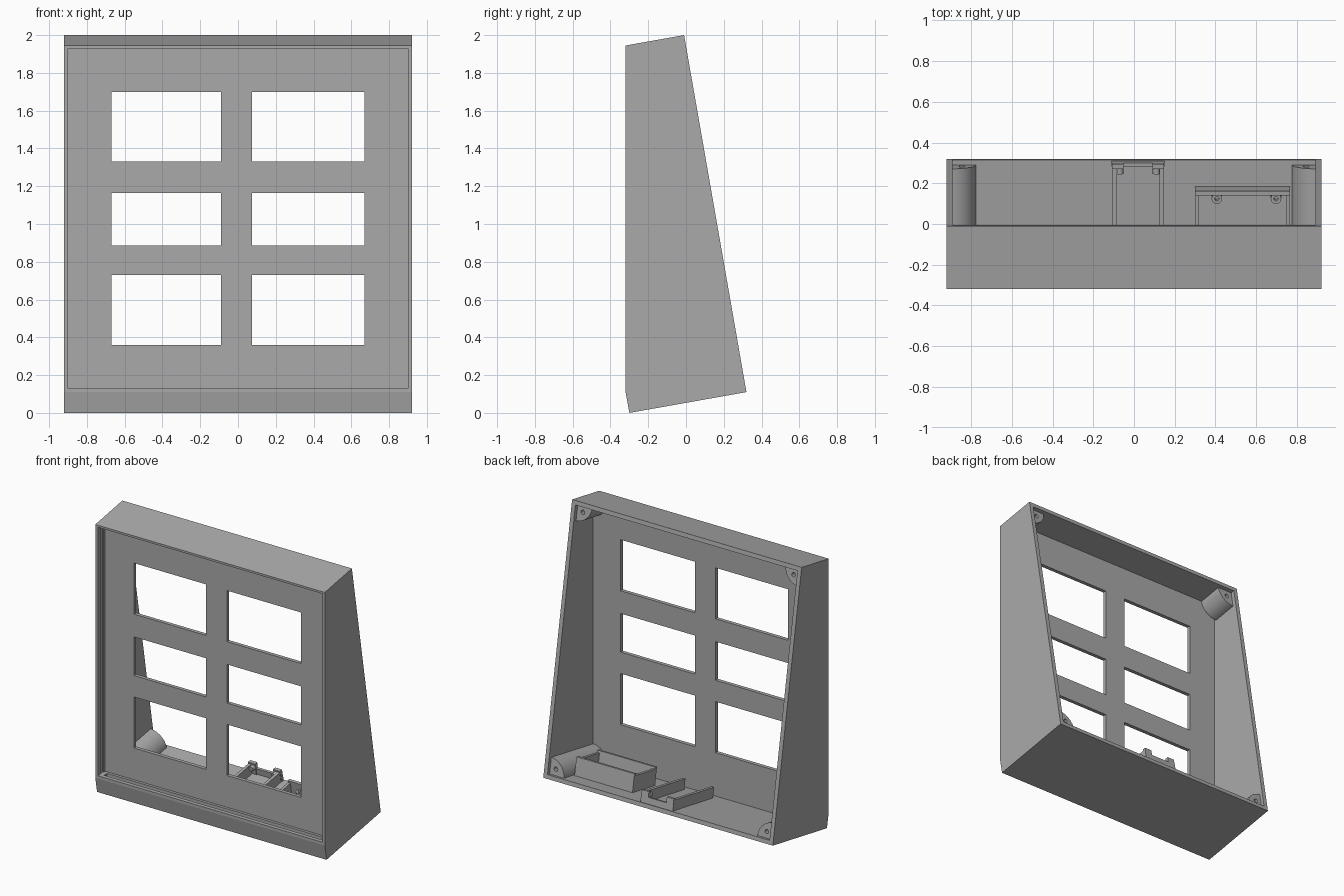
import bpy, bmesh, math
from mathutils import Matrix, Vector

if "Cube" in bpy.data.objects:
    bpy.data.objects.remove(bpy.data.objects["Cube"])

GREY = (0.40, 0.40, 0.40, 1)
mat = bpy.data.materials.new("plain grey")
mat.use_nodes = True
mat.diffuse_color = GREY
mat.node_tree.nodes["Principled BSDF"].inputs["Base Color"].default_value = GREY

TILT = math.radians(10)
# Floor frame: x across, y towards the back along the floor, z square to the floor
FLOOR = Matrix.Translation((0, 0, 0.083)) @ Matrix.Rotation(TILT, 4, "X")
WORLD = Matrix.Identity(4)


def prism(name, profile, start, end, axis="x", frame=WORLD):
    """Extrude a profile along x (profile in y, z) or y (profile in x, z)."""
    bm = bmesh.new()
    place = (lambda p, d: (d, p[0], p[1])) if axis == "x" else (lambda p, d: (p[0], d, p[1]))
    rings = [[bm.verts.new(frame @ Vector(place(p, d))) for p in profile] for d in (start, end)]
    n = len(profile)
    for ring in rings:
        bm.faces.new(ring)
    for i in range(n):
        j = (i + 1) % n
        bm.faces.new((rings[0][i], rings[0][j], rings[1][j], rings[1][i]))
    bmesh.ops.recalc_face_normals(bm, faces=bm.faces)
    mesh = bpy.data.meshes.new(name)
    bm.to_mesh(mesh)
    bm.free()
    mesh.materials.append(mat)
    ob = bpy.data.objects.new(name, mesh)
    bpy.context.collection.objects.link(ob)
    return ob


def box(name, x0, x1, y0, y1, z0, z1, frame=WORLD):
    return prism(name, [(y0, z0), (y1, z0), (y1, z1), (y0, z1)], x0, x1, "x", frame)


def arc(cx, cz, r, a0, a1, n):
    return [(cx + r * math.cos(a0 + (a1 - a0) * i / n), cz + r * math.sin(a0 + (a1 - a0) * i / n))
            for i in range(n + 1)]


def disc(cx, cz, r, n=24):
    return arc(cx, cz, r, 0, math.tau, n)[:-1]


def cut(ob, cutter):
    cutter.hide_render = True
    mod = ob.modifiers.new("cut", "BOOLEAN")
    mod.operation, mod.solver, mod.object = "DIFFERENCE", "EXACT", cutter
    bpy.context.view_layer.objects.active = ob
    bpy.ops.object.modifier_apply(modifier=mod.name)
    bpy.data.objects.remove(cutter)


def smooth(ob):
    bpy.ops.object.select_all(action="DESELECT")
    ob.select_set(True)
    bpy.context.view_layer.objects.active = ob
    bpy.ops.object.shade_smooth_by_angle(angle=math.radians(30))


# Wedge-shaped case, hollowed from the back and recessed at the front
case = prism("case", [(-0.32, 1.945), (-0.01, 2.0), (0.32, 0.11), (-0.30, 0), (-0.32, 0.11)], -0.92, 0.92)
slope = math.tan(TILT)
PANEL_FRONT, PANEL_BACK, FAR = -0.235, -0.208, 0.5
floor_z = lambda y: 0.083 + y * slope
ceil_z = lambda y: 1.971 + y * slope
cut(case, prism("cavity", [(PANEL_BACK, floor_z(PANEL_BACK)), (FAR, floor_z(FAR)),
                           (FAR, ceil_z(FAR)), (PANEL_BACK, ceil_z(PANEL_BACK))], -0.89, 0.89))
cut(case, box("recess", -0.90, 0.90, -0.4, PANEL_FRONT, 0.13, 1.93))

# Slot along the recess sill and grooves up its sides
cut(case, box("sill_slot", -0.87, 0.87, -0.29, -0.255, 0.11, 0.15))
for s in (-1, 1):
    cut(case, box("side_groove", s * 0.88, s * 0.907, -0.29, -0.255, 0.13, 1.93))

# Six windows
for x0, x1 in ((-0.67, -0.09), (0.075, 0.67)):
    for z0, z1 in ((0.36, 0.73), (0.885, 1.165), (1.33, 1.70)):
        cut(case, box("window", x0, x1, -0.30, -0.15, z0, z1))

# Quarter-round screw posts in the four corners
TOP = 1.86
for s, side in ((-1, "right"), (1, "left")):
    for up, w, start, level in ((1, 0, -0.215, "lower"), (-1, TOP, 0.112, "upper")):
        quarter = [(s * (0.895 - a), w + up * (b - 0.005)) for a, b in arc(0, 0, 0.12, 0, math.pi / 2, 12)]
        quarter.append((s * 0.895, w - up * 0.005))
        post = prism(f"{level}_{side}_screw_post", quarter, start, 0.295, "y", FLOOR)
        cut(post, prism("hole", disc(s * 0.845, w + up * 0.045, 0.015), 0.19, 0.35, "y", FLOOR))
        smooth(post)

# Narrow board holder: two rails, a low back bar and corner tabs
for x in (-0.095, 0.135):
    box("holder_rail", x - 0.011, x + 0.011, -0.16, 0.295, -0.005, 0.075, FLOOR)
box("holder_back_bar", -0.11, 0.15, 0.295, 0.313, -0.005, 0.045, FLOOR)
for x in (-0.08, 0.12):
    box("holder_tab", x - 0.028, x + 0.028, 0.288, 0.313, -0.005, 0.085, FLOOR)
    peg = prism("holder_peg", disc(x * 0.9 + 0.002, 0.055, 0.018, 16), 0.26, 0.29, "y", FLOOR)
    smooth(peg)

# Wide open-topped tray with screw bosses
box("tray_back_wall", 0.30, 0.765, 0.165, 0.187, -0.005, 0.13, FLOOR)
box("tray_front_wall", 0.30, 0.765, -0.075, -0.055, -0.005, 0.13, FLOOR)
for x in (0.30, 0.745):
    box("tray_side_wall", x, x + 0.02, -0.075, 0.165, -0.005, 0.115, FLOOR)
for x in (0.407, 0.697):
    # upright boss: the profile is turned so it extrudes square to the floor
    upright = FLOOR @ Matrix.Rotation(math.pi / 2, 4, "X")
    boss = prism("tray_boss", disc(x, -0.142, 0.026, 20), -0.005, 0.09, "y", upright)
    cut(boss, prism("boss_hole", disc(x, -0.142, 0.011, 16), 0.04, 0.12, "y", upright))
    smooth(boss)
